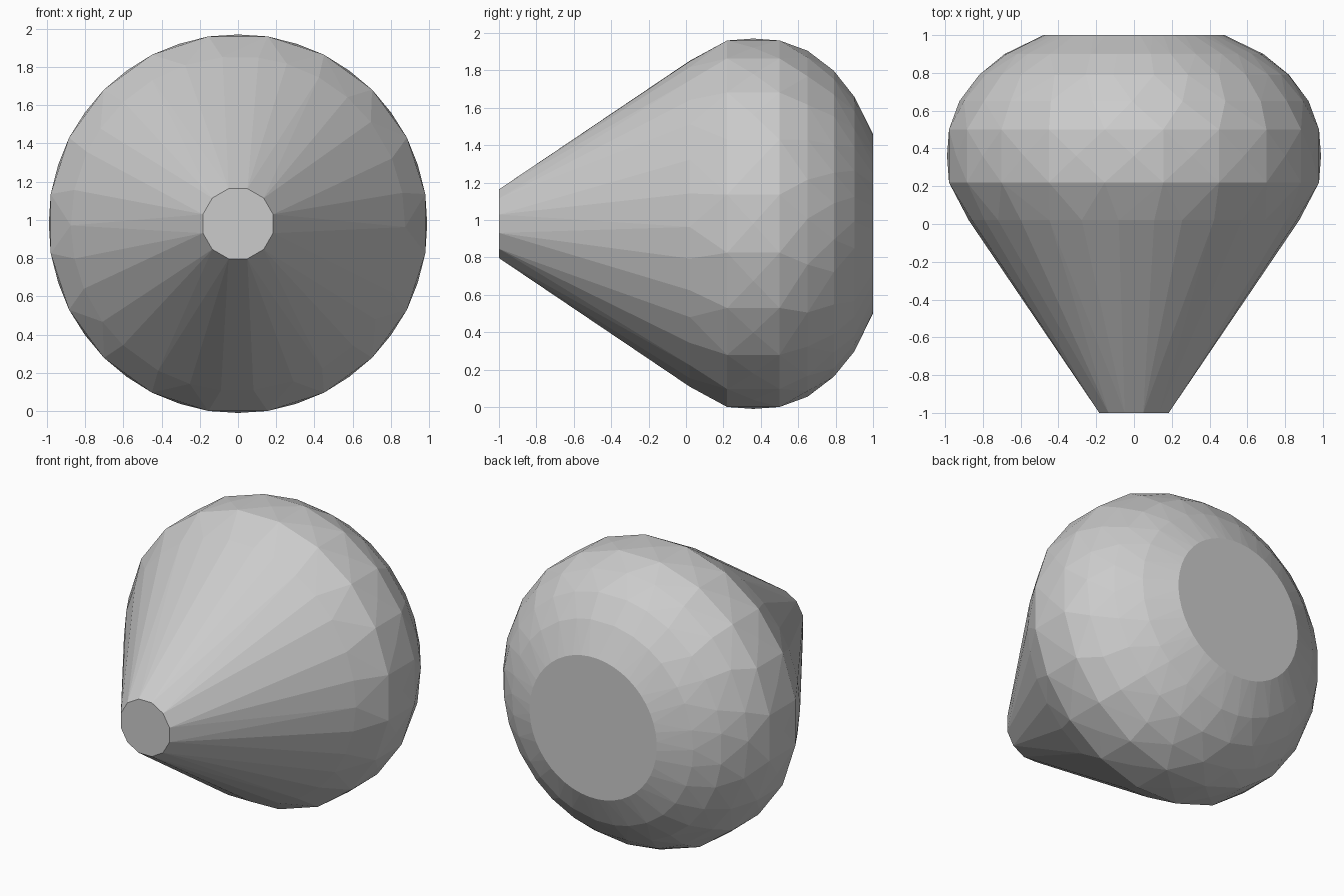
import bpy, bmesh, math, random

random.seed(4)
if "Cube" in bpy.data.objects:
    bpy.data.objects.remove(bpy.data.objects["Cube"], do_unlink=True)

CENTRE_Z = 0.98

# Rings along the depth axis: y, radius, sides, phase in steps, angular jitter
RINGS = [
    (-1.0, 0.19, 12, 0.5, 0.0),
    (0.02, 0.875, 30, 0.0, 0.03),
    (0.22, 0.992, 20, 0.5, 0.0),
    (0.36, 0.99, 20, 0.0, 0.0),
    (0.50, 0.992, 20, 0.5, 0.0),
    (0.65, 0.925, 24, 0.0, 0.03),
    (0.79, 0.825, 28, 0.5, 0.03),
    (0.90, 0.685, 30, 0.0, 0.03),
    (1.0, 0.48, 48, 0.5, 0.0),
]

# Faceted convex skin stretched over the rings
bm = bmesh.new()
for y, radius, sides, phase, jitter in RINGS:
    for i in range(sides):
        a = (i + phase) * math.tau / sides + random.uniform(-jitter, jitter)
        bm.verts.new((radius * math.cos(a), y, CENTRE_Z + radius * math.sin(a)))
hull = bmesh.ops.convex_hull(bm, input=bm.verts)
loose = {v for v in hull["geom_interior"] + hull["geom_unused"]
         if isinstance(v, bmesh.types.BMVert)}
bmesh.ops.delete(bm, geom=list(loose), context="VERTS")

# Merge the flat end caps and other coplanar triangles
bmesh.ops.dissolve_limit(bm, angle_limit=math.radians(1),
                         verts=bm.verts, edges=bm.edges)
bmesh.ops.recalc_face_normals(bm, faces=bm.faces)

mesh = bpy.data.meshes.new("tapered_body")
bm.to_mesh(mesh)
bm.free()
body = bpy.data.objects.new("tapered_body", mesh)
bpy.context.collection.objects.link(body)

# Plain grey finish
grey = bpy.data.materials.new("plain_grey")
grey.use_nodes = True
colour = (0.6, 0.6, 0.6, 1.0)
grey.diffuse_color = colour
grey.node_tree.nodes["Principled BSDF"].inputs["Base Color"].default_value = colour
mesh.materials.append(grey)
